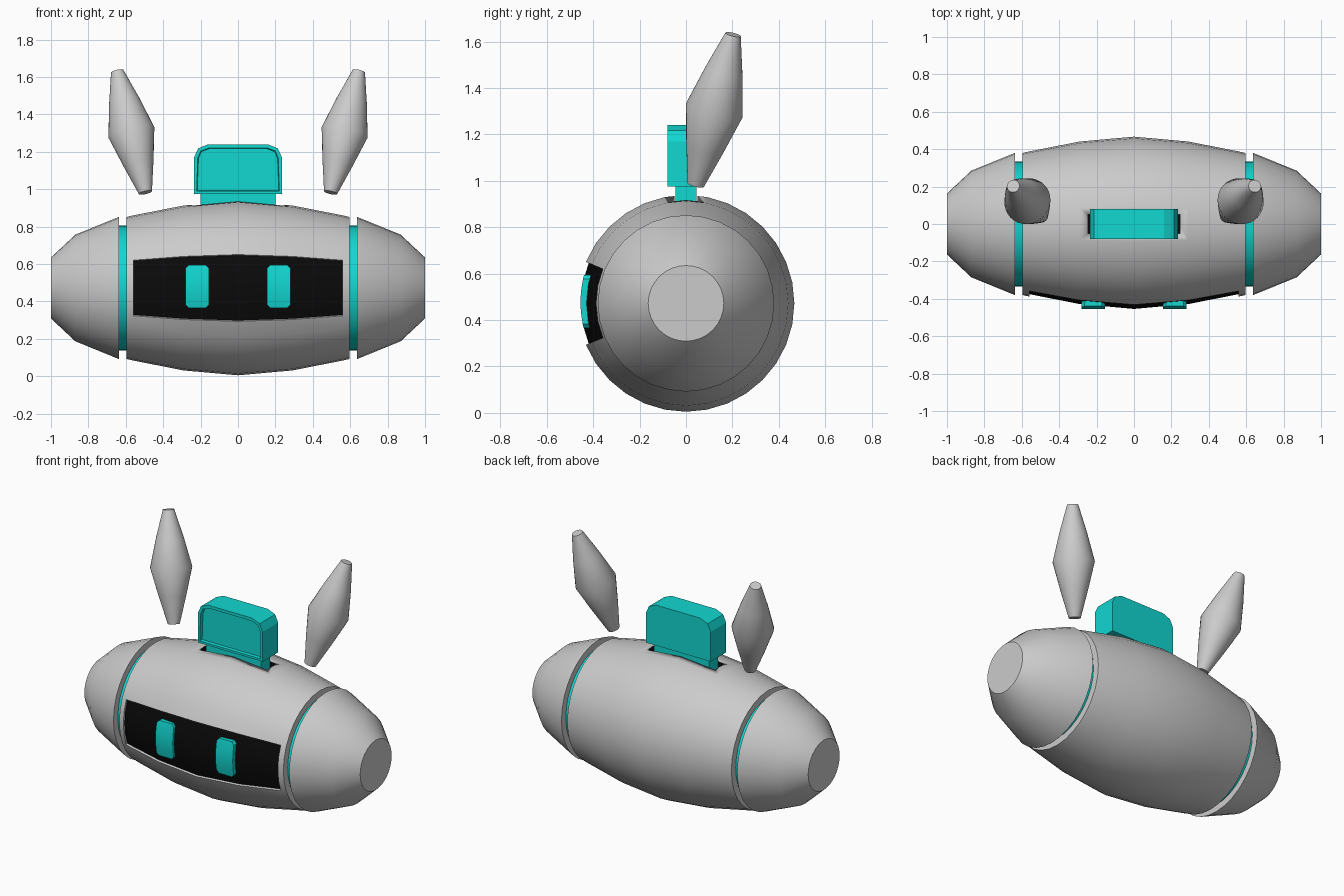
import bpy, bmesh, math
from mathutils import Vector

if "Cube" in bpy.data.objects:
    bpy.data.objects.remove(bpy.data.objects["Cube"])

CZ = 0.472   # height of the body axis
SEG = 32


def material(name, rgb):
    m = bpy.data.materials.new(name)
    m.diffuse_color = (*rgb, 1)
    m.use_nodes = True
    m.node_tree.nodes["Principled BSDF"].inputs["Base Color"].default_value = m.diffuse_color
    return m


GREY = material("light grey", (0.60, 0.60, 0.60))
TEAL = material("teal", (0.006, 0.68, 0.64))
BLACK = material("black", (0.003, 0.003, 0.003))


def finish(bm, name, mats, angle=40):
    bmesh.ops.recalc_face_normals(bm, faces=bm.faces)
    me = bpy.data.meshes.new(name)
    bm.to_mesh(me)
    bm.free()
    ob = bpy.data.objects.new(name, me)
    bpy.context.collection.objects.link(ob)
    for m in mats:
        me.materials.append(m)
    bpy.ops.object.select_all(action='DESELECT')
    ob.select_set(True)
    bpy.context.view_layer.objects.active = ob
    bpy.ops.object.shade_smooth_by_angle(angle=math.radians(angle))
    return ob


def lathe(profile, origin, axis, seg=SEG):
    """Closed solid turned about an axis from (distance, radius) points."""
    bm = bmesh.new()
    axis = Vector(axis).normalized()
    u = axis.cross(Vector((0, 1, 0))).normalized()
    v = axis.cross(u)
    rings = []
    for d, r in profile:
        rings.append([bm.verts.new(Vector(origin) + axis * d + r * (
            u * math.cos(2 * math.pi * i / seg) + v * math.sin(2 * math.pi * i / seg)))
            for i in range(seg)])
    for a, b in zip(rings, rings[1:]):
        for i in range(seg):
            j = (i + 1) % seg
            bm.faces.new((a[i], a[j], b[j], b[i]))
    bm.faces.new(rings[0])
    bm.faces.new(rings[-1])
    return bm


def box(bm, x, y, z0, z1):
    vs = bmesh.ops.create_cube(bm, size=1)["verts"]
    for v in vs:
        v.co = Vector((v.co.x * 2 * x, v.co.y * 2 * y, z0 + (v.co.z + 0.5) * (z1 - z0)))


# Main body, with the visor area sunk into the front
half = [(0.0, 0.467), (0.29, 0.441), (0.56, 0.388), (0.595, 0.38)]
profile = [(-x, r) for x, r in reversed(half[1:])] + half
bm = lathe(profile, (0, 0, CZ), (1, 0, 0))
visor = []
for f in bm.faces:
    c = f.calc_center_median()
    ang = math.degrees(math.atan2(c.z - CZ, -c.y))
    if len(f.verts) == 4 and abs(ang) < 22.5 and abs(c.x) < 0.56:
        visor.append(f)
new = bmesh.ops.extrude_face_region(bm, geom=visor)["geom"]
bmesh.ops.delete(bm, geom=visor, context='FACES')
for g in new:
    if isinstance(g, bmesh.types.BMVert):
        radial = Vector((0, g.co.y, g.co.z - CZ)).normalized()
        g.co -= radial * 0.013
    elif isinstance(g, bmesh.types.BMFace):
        g.material_index = 1
body = finish(bm, "body", [GREY, BLACK])

# Dark slot in the top of the body
bm = bmesh.new()
box(bm, 0.245, 0.05, 0.87, 1.0)
for f in bm.faces:
    f.material_index = 1
cutter = finish(bm, "slot_cutter", [GREY, BLACK])
cutter.hide_render = True
cutter.hide_viewport = True
cut = body.modifiers.new("slot", 'BOOLEAN')
cut.operation = 'DIFFERENCE'
cut.solver = 'EXACT'
cut.object = cutter

# Inner core seen in the two gaps
finish(lathe([(-0.65, 0.335), (0.65, 0.335)], (0, 0, CZ), (1, 0, 0)), "core", [TEAL])

# End caps and ears, mirrored
cap = [(0.637, 0.38), (0.87, 0.285), (1.0, 0.163)]
ear = [(0, 0.036), (0.17, 0.083), (0.34, 0.126), (0.515, 0.083), (0.685, 0.034)]
for s, side in ((-1, "left"), (1, "right")):
    finish(lathe(cap, (0, 0, CZ), (s, 0, 0)), side + "_end_cap", [GREY])
    finish(lathe(ear, (s * 0.495, 0.042, 0.982), (s * 0.15, 0.16, 0.645)),
           side + "_ear", [GREY])

    # Eye plate curved around the body axis, with clipped corners
    bm = bmesh.new()
    rows = [(-0.112, 0.046), (-0.095, 0.0625), (-0.045, 0.0625), (0.0, 0.0625),
            (0.045, 0.0625), (0.1, 0.0625), (0.118, 0.046)]
    grid = []
    for dz, w in rows:
        row = []
        for rad in (0.455, 0.425):
            y = -math.sqrt(rad * rad - dz * dz)
            row += [bm.verts.new((s * 0.2175 + k * w, y, CZ + 0.005 + dz)) for k in (-1, 1)]
        grid.append([row[0], row[1], row[3], row[2]])
    for a, b in zip(grid, grid[1:]):
        for i in range(4):
            j = (i + 1) % 4
            bm.faces.new((a[i], a[j], b[j], b[i]))
    bm.faces.new(grid[0])
    bm.faces.new(grid[-1])
    finish(bm, side + "_eye", [TEAL], 30)

# Top block with rounded upper corners and a recessed front panel
bm = bmesh.new()
right = [(0.235, 0.975), (0.235, 1.17), (0.213, 1.218), (0.16, 1.24)]
outline = right + [(-x, z) for x, z in reversed(right)]
front = bm.faces.new([bm.verts.new((x, -0.08, z)) for x, z in outline])
ext = bmesh.ops.extrude_face_region(bm, geom=[front])["geom"]
back = [g for g in ext if isinstance(g, bmesh.types.BMVert)]
bmesh.ops.translate(bm, verts=back, vec=(0, 0.16, 0))
bmesh.ops.recalc_face_normals(bm, faces=bm.faces)
panel = min(bm.faces, key=lambda f: f.calc_center_median().y)
bmesh.ops.inset_region(bm, faces=[panel], thickness=0.02)
bmesh.ops.inset_region(bm, faces=[panel], thickness=0.004, depth=-0.02)
finish(bm, "top_block", [TEAL], 15)

# Stem joining the block to the slot
bm = bmesh.new()
box(bm, 0.2, 0.046, 0.87, 0.976)
finish(bm, "block_stem", [TEAL], 30)
